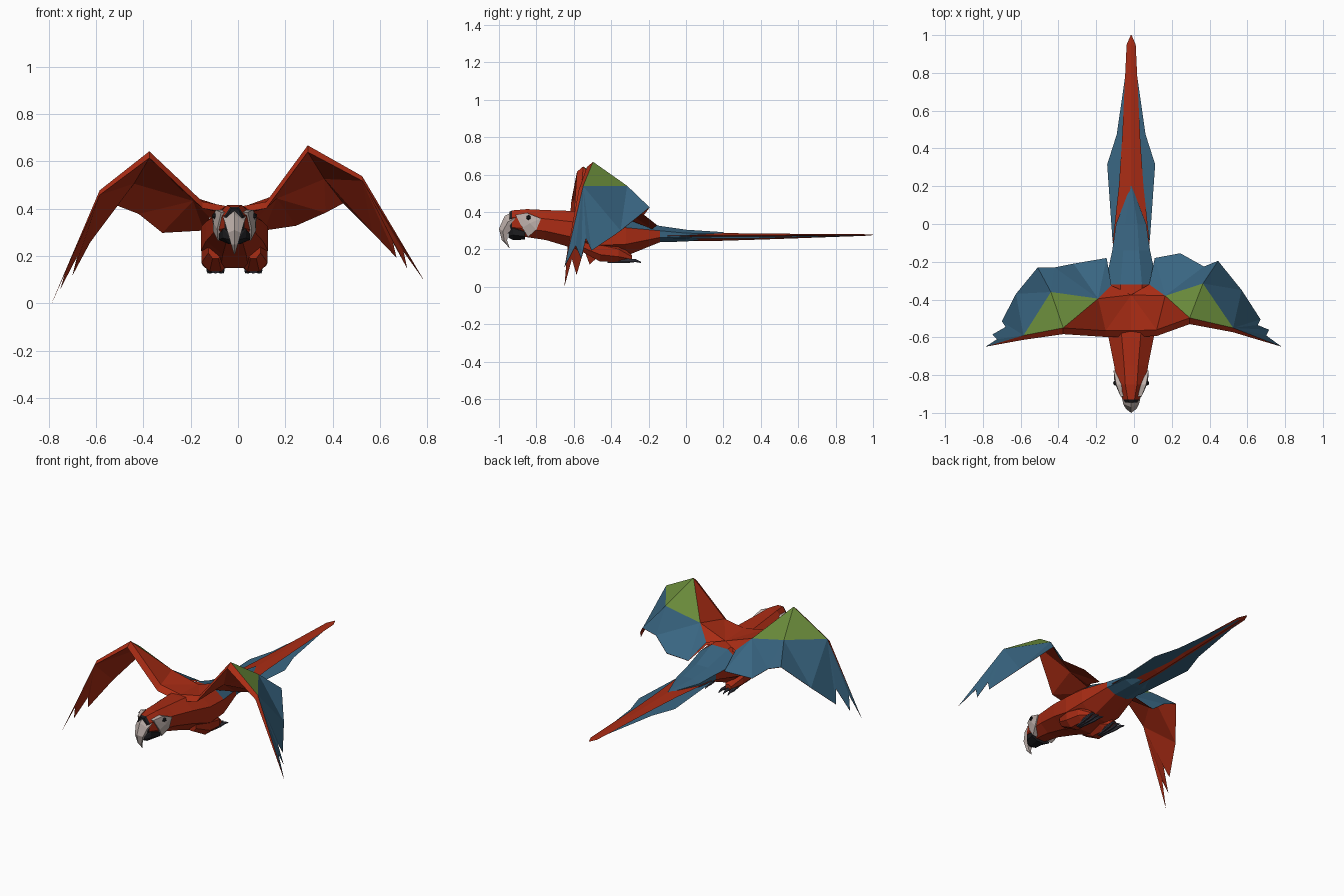
import bpy, bmesh, math

if "Cube" in bpy.data.objects:
    bpy.data.objects.remove(bpy.data.objects["Cube"])

CX = -0.015  # body centre line
COLS = {"red": (.40, .025, .007), "blue": (.04, .13, .22), "green": (.15, .27, .045),
        "white": (.52, .44, .41), "black": (.012, .012, .014), "claw": (.05, .05, .07)}
NAMES = list(COLS)
MATS = []
for n, c in COLS.items():
    m = bpy.data.materials.new(n)
    m.diffuse_color = (*c, 1)
    m.use_nodes = True
    m.node_tree.nodes["Principled BSDF"].inputs["Base Color"].default_value = m.diffuse_color
    MATS.append(m)


def build(name, verts, faces):
    """faces: list of (vertex indices, colour name)"""
    bm = bmesh.new()
    vs = [bm.verts.new(v) for v in verts]
    for idx, col in faces:
        f = bm.faces.new([vs[i] for i in idx])
        f.material_index = NAMES.index(col)
    bmesh.ops.remove_doubles(bm, verts=bm.verts, dist=1e-4)
    bmesh.ops.recalc_face_normals(bm, faces=bm.faces)
    me = bpy.data.meshes.new(name)
    bm.to_mesh(me)
    bm.free()
    for m in MATS:
        me.materials.append(m)
    ob = bpy.data.objects.new(name, me)
    bpy.context.collection.objects.link(ob)
    return ob


def loft(name, rings, colour):
    """skin equal-length rings; colour(band, side) gives a colour name"""
    n = len(rings[0])
    verts = [p for r in rings for p in r]
    faces = []
    for b in range(len(rings) - 1):
        for k in range(n):
            j = (k + 1) % n
            faces.append(((b * n + k, b * n + j, (b + 1) * n + j, (b + 1) * n + k), colour(b, k)))
    last = (len(rings) - 1) * n
    faces.append((tuple(range(n)), colour(0, 0)))
    faces.append((tuple(range(last, last + n)), colour(len(rings) - 2, 0)))
    return build(name, verts, faces)


def octagon(x, y, top, bot, hw):
    out = []
    for k in range(8):
        a = math.radians(22.5 + 45 * k)
        out.append((x + hw / .924 * math.cos(a), y,
                    (top + bot) / 2 + (top - bot) / 2 / .924 * math.sin(a)))
    return out


def diamond(y, hw, top, mid, bot):
    return [(CX, y, top), (CX + hw, y, mid), (CX, y, bot), (CX - hw, y, mid)]


# body, head and rump
stations = [(-.945, .40, .30, .032), (-.93, .408, .28, .042), (-.85, .415, .265, .075),
            (-.75, .41, .25, .09), (-.6, .405, .205, .12), (-.46, .395, .15, .142),
            (-.32, .378, .165, .138), (-.14, .325, .238, .10), (0, .305, .242, .08),
            (.2, .292, .262, .003)]


def body_colour(b, k):
    if b == 0:
        return "black"
    return "blue" if b >= 7 or (b == 6 and k in (0, 1, 2)) else "red"


loft("body", [octagon(CX, *s) for s in stations], body_colour)

# tail: outer blue feathers and long red centre feathers
loft("tail_outer_feathers", [diamond(*s) for s in (
    (-.16, .09, .29, .27, .25), (-.07, .10, .28, .262, .25), (.315, .127, .275, .257, .258),
    (.475, .076, .274, .262, .264), (.95, .008, .275, .274, .273))], lambda b, k: "blue")
loft("tail_centre_feathers", [diamond(*s) for s in (
    (-.10, .098, .29, .272, .243), (.2, .065, .287, .275, .246), (.45, .048, .284, .275, .254),
    (.95, .024, .281, .277, .272), (1.0, .002, .278, .277, .276))], lambda b, k: "red")

# wings: C D E back, L leading edge, M middle, T trailing tips, N notches
KEYS = "C D E L0 L1 L2 L3 M0 M1 T0 T1 T2 T3 T4 T5 N5 T6 N6".split()
RIGHT = [(CX, -.565, .405), (CX, -.375, .395), (.08, -.32, .38),
         (.12, -.56, .43), (.295, -.497, .668), (.525, -.55, .538), (.782, -.65, .105),
         (.165, -.38, .46), (.365, -.315, .54),
         (.11, -.18, .31), (.245, -.155, .33), (.37, -.225, .385), (.445, -.195, .425),
         (.57, -.35, .30), (.67, -.505, .195), (.655, -.535, .26), (.715, -.56, .15), (.70, -.59, .22)]
LEFT = [(CX, -.565, .405), (CX, -.375, .395), (-.12, -.325, .38),
        (-.15, -.565, .43), (-.375, -.55, .643), (-.585, -.59, .478), (-.787, -.65, .003),
        (-.19, -.395, .45), (-.44, -.36, .52),
        (-.145, -.18, .31), (-.32, -.21, .30), (-.42, -.23, .38), (-.51, -.23, .415),
        (-.625, -.37, .26), (-.70, -.515, .12), (-.68, -.545, .20), (-.75, -.585, .065), (-.725, -.61, .15)]
PANELS = {"red": "C L0 D/L0 M0 D/L0 L1 M0/D M0 E",
          "green": "L1 M1 M0/L1 L2 M1",
          "blue": "E M0 T0/M0 T1 T0/M0 T2 T1/M0 M1 T2/M1 T3 T2/M1 T4 T3/M1 L2 T4/"
                  "L2 T5 T4/L2 N5 T5/L2 T6 N5/L2 N6 T6/L2 L3 N6"}


def wing(name, pts):
    n = len(pts)
    thick = {"C": 1, "D": 1, "E": .6, "L0": 1, "L1": 1, "L2": .7, "M0": .6, "M1": .5}
    under = []
    for key, (x, y, z) in zip(KEYS, pts):
        t = thick.get(key, 0)
        front = 1 if key[0] in "CL" else 0
        under.append((x, y - .033 * t * front, z - .028 * t))
    faces = []
    for col, text in PANELS.items():
        for tri in text.split("/"):
            idx = [KEYS.index(k) for k in tri.split()]
            faces.append((idx, col))
            faces.append(([i + n for i in reversed(idx)], "red"))
    # separate coverings joined by the leading edge; trailing tips share points
    verts = list(pts) + [(x, y, z - (.002 if (x, y, z) == p else 0)) for (x, y, z), p in zip(under, pts)]
    edge = [KEYS.index(k) for k in ("C", "L0", "L1", "L2", "L3", "N6", "T6", "N5", "T5",
                                   "T4", "T3", "T2", "T1", "T0")]
    for a, b in zip(edge, edge[1:]):
        faces.append(((a, b, b + n, a + n), "red"))
    build(name, verts, faces)


wing("right_wing", RIGHT)
wing("left_wing", LEFT)

# beak: hooked upper part (outer y z, inner y z, half width)
hook = [(-.925, .402, -.90, .315, .05), (-.97, .378, -.925, .30, .042), (-1.0, .31, -.948, .28, .028),
        (-.985, .25, -.953, .245, .014), (-.945, .208, -.944, .209, .002)]
rings = []
for oy, oz, iy, iz, w in hook:
    ring = [(CX, oy, oz)]
    for s, f in ((1, .4), (1, .9), (-1, .9), (-1, .4)):
        ring.append((CX + s * w * (1 if f < .5 else .7), oy + (iy - oy) * f, oz + (iz - oz) * f))
    rings.append(ring)
loft("upper_beak", rings, lambda b, k: "white")
loft("lower_beak", [octagon(CX, *s) for s in ((-.95, .285, .262, .02), (-.925, .34, .25, .048),
                                              (-.86, .31, .252, .066))], lambda b, k: "black")

for s, side in ((1, "right"), (-1, "left")):
    # pale cheek patch
    prof = [(.056, -.912, .385), (.079, -.85, .395), (.093, -.775, .365), (.09, -.80, .305),
            (.07, -.845, .265), (.073, -.875, .315)]
    outer = [(CX + s * x, y, z) for x, y, z in prof]
    inner = [(CX + s * (x - .03), y, z) for x, y, z in prof]
    mid = [(CX + s * .089, -.835, .34)]
    faces = [((i, (i + 1) % 6, 12), "white") for i in range(6)]
    faces += [((i, (i + 1) % 6, 6 + (i + 1) % 6, 6 + i), "white") for i in range(6)]
    build(side + "_cheek", outer + inner + mid, faces)
    # eye
    bpy.ops.mesh.primitive_ico_sphere_add(subdivisions=1, radius=.014,
                                          location=(CX + s * .083, -.842, .37))
    eye = bpy.context.object
    eye.name = side + "_eye"
    eye.data.materials.append(MATS[NAMES.index("black")])
    # thigh
    x = CX + s * .08
    loft(side + "_thigh", [octagon(x, *t) for t in (
        (-.56, .27, .19, .03), (-.46, .26, .135, .06), (-.36, .23, .132, .055),
        (-.29, .17, .137, .02))], lambda b, k: "red")
    # folded toes
    for i, dx in enumerate((-.025, 0, .025)):
        loft(f"{side}_toe_{i}", [octagon(x + dx * f, y, t, b, w) for f, y, t, b, w in (
            (.4, -.42, .15, .128, .008), (1, -.31, .15, .127, .011), (1.2, -.27, .148, .132, .008),
            (1.3, -.24, .133, .127, .002))], lambda b, k: "claw")
